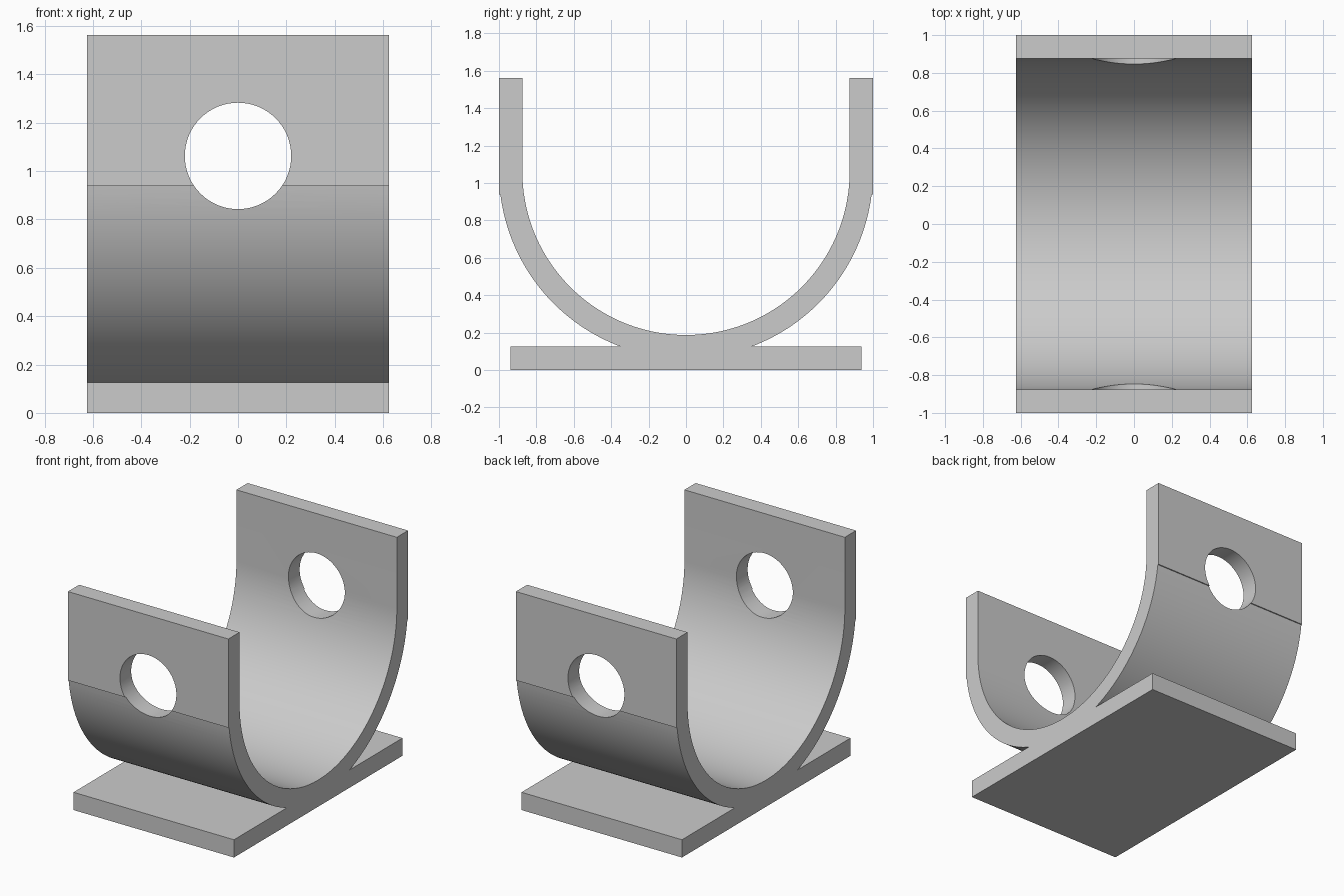
import bpy, bmesh
from math import sin, cos, pi, asin

cube = bpy.data.objects.get("Cube")
if cube:
    bpy.data.objects.remove(cube, do_unlink=True)

HALF_WIDTH = 0.625       # along x
OUTER, INNER = 1.0, 0.875
AXIS_Z = 1.0625          # height of the cradle axis and of the holes
TOP_Z = 1.5625
LIP_Z = 0.9375           # lower edge of the straight walls
BASE_Y, BASE_Z = 0.9375, 0.125
HOLE_RADIUS = 0.22

grey = bpy.data.materials.new("plain grey")
grey.use_nodes = True
colour = (0.6, 0.6, 0.6, 1)
grey.diffuse_color = colour
grey.node_tree.nodes["Principled BSDF"].inputs["Base Color"].default_value = colour


def arc(radius, start, end, steps):
    """Points (y, z) on an arc about the cradle axis; angle 0 is straight down."""
    angles = [start + (end - start) * i / steps for i in range(steps + 1)]
    return [(radius * sin(a), AXIS_Z - radius * cos(a)) for a in angles]


def angle_at(z):
    return pi / 2 - asin((AXIS_Z - z) / OUTER)


# Right half of the end profile, from the base up and over the wall to the inner bottom
half = [(BASE_Y, 0), (BASE_Y, BASE_Z)]
half += arc(OUTER, angle_at(BASE_Z), angle_at(LIP_Z), 36)
half += [(OUTER, LIP_Z), (OUTER, TOP_Z), (INNER, TOP_Z)]
half += arc(INNER, pi / 2, 0, 48)
profile = half + [(-y, z) for y, z in reversed(half[:-1])]

# Extrude the profile across the width
bm = bmesh.new()
face = bm.faces.new([bm.verts.new((-HALF_WIDTH, y, z)) for y, z in profile])
side = bmesh.ops.extrude_face_region(bm, geom=[face])["geom"]
bmesh.ops.translate(bm, vec=(2 * HALF_WIDTH, 0, 0),
                    verts=[v for v in side if isinstance(v, bmesh.types.BMVert)])
bmesh.ops.recalc_face_normals(bm, faces=bm.faces)
mesh = bpy.data.meshes.new("cradle_bracket")
bm.to_mesh(mesh)
bm.free()
bracket = bpy.data.objects.new("cradle_bracket", mesh)
bpy.context.collection.objects.link(bracket)
mesh.materials.append(grey)

# One bore through both walls
bpy.ops.mesh.primitive_cylinder_add(vertices=64, radius=HOLE_RADIUS, depth=3,
                                    location=(0, 0, AXIS_Z), rotation=(pi / 2, 0, 0))
bore = bpy.context.object
bore.name = "bore_cutter"
bore.hide_render = True
bore.data.materials.append(grey)

cut = bracket.modifiers.new("bore", "BOOLEAN")
cut.operation = "DIFFERENCE"
cut.solver = "EXACT"
cut.object = bore

bpy.ops.object.select_all(action="DESELECT")
bracket.select_set(True)
bpy.context.view_layer.objects.active = bracket
bpy.ops.object.modifier_apply(modifier=cut.name)
bpy.data.objects.remove(bore, do_unlink=True)

# Smooth the curves, keep the corners and the wall step sharp
bpy.ops.object.shade_smooth_by_angle(angle=pi / 6)
